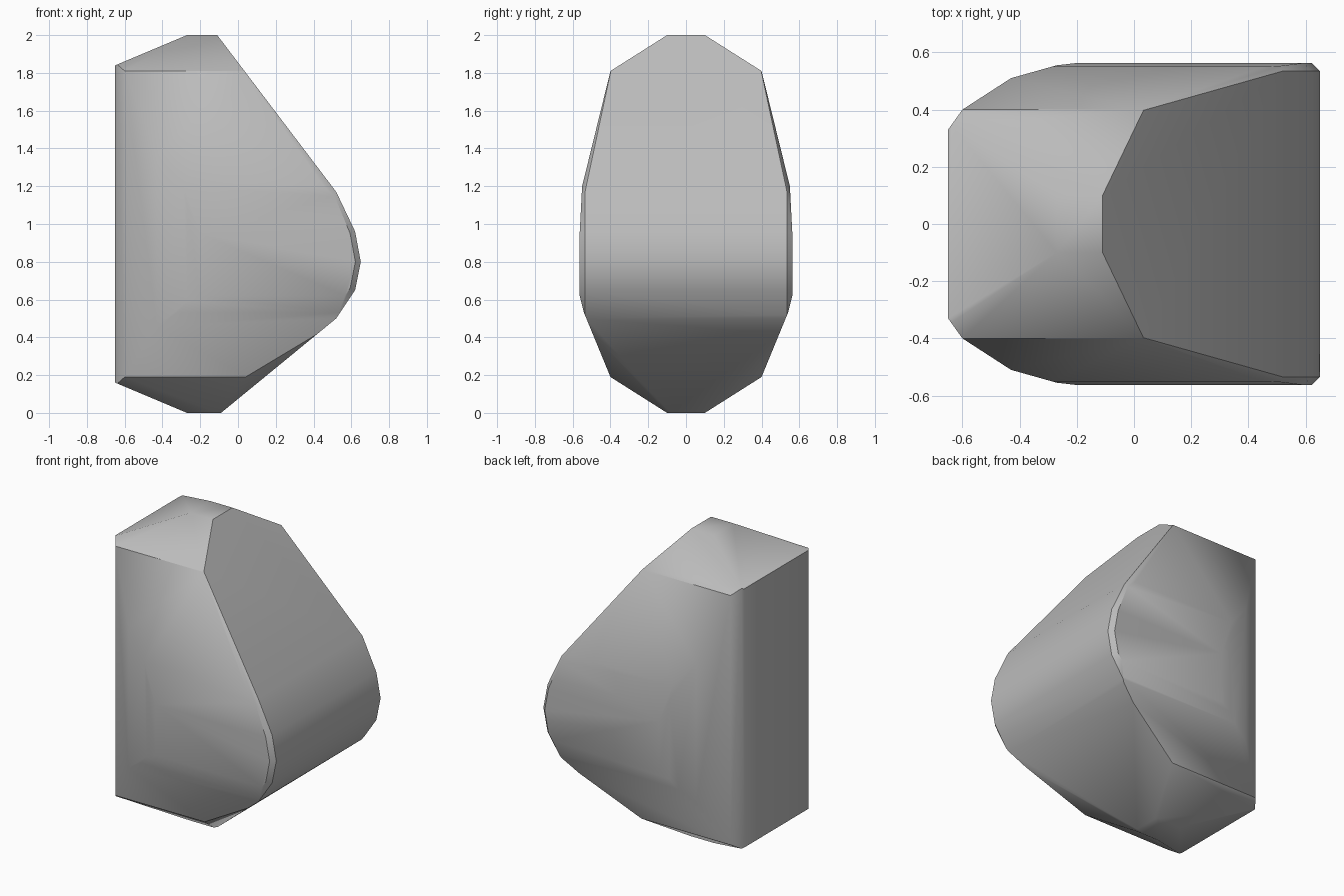
import bpy, bmesh, math
from mathutils import Vector

cube = bpy.data.objects.get("Cube")
if cube:
    bpy.data.objects.remove(cube)

bm = bmesh.new()
bmesh.ops.create_cube(bm, size=4)


def slice_off(point, normal):
    """Cut the solid with a plane, drop the outer side and cap the hole."""
    bmesh.ops.bisect_plane(bm, geom=bm.verts[:] + bm.edges[:] + bm.faces[:], dist=1e-5,
                           plane_co=point, plane_no=Vector(normal).normalized(), clear_outer=True)
    rim = [e for e in bm.edges if e.is_boundary]
    if rim:
        bmesh.ops.holes_fill(bm, edges=rim, sides=0)


def slice_three(a, b, c):
    """Cut on both sides through three points, facing away from the middle."""
    for side in (1, -1):
        p, q, r = (Vector((v[0], v[1] * side, v[2])) for v in (a, b, c))
        n = (q - p).cross(r - p)
        if n.dot(p - Vector((0, 0, 1))) < 0:
            n.negate()
        slice_off(p, n)


# Front outline, clockwise in x and z
outline = [(-.65, .16), (-.65, 1.84), (-.27, 2), (-.11, 2), (.52, 1.17), (.62, .96),
           (.65, .8), (.62, .65), (.52, .5), (-.09, 0), (-.27, 0)]
for (x0, z0), (x1, z1) in zip(outline, outline[1:] + outline[:1]):
    slice_off((x0, 0, z0), (z0 - z1, 0, x1 - x0))

# Side outline in y and z, then plan outline in x and y, both mirrored
side_outline = [(.1, 2), (.4, 1.81), (.55, 1.2), (.563, .95), (.563, .62), (.54, .53), (.4, .19), (.1, 0)]
plan_outline = [(-.65, .33), (-.6, .4), (-.43, .51), (-.27, .555), (-.2, .563)]
for s in (1, -1):
    for (y0, z0), (y1, z1) in zip(side_outline, side_outline[1:]):
        slice_off((0, y0 * s, z0), (0, (z0 - z1) * s, y1 - y0))
    for (x0, y0), (x1, y1) in zip(plan_outline, plan_outline[1:]):
        slice_off((x0, y0 * s, 0), (y0 - y1, (x1 - x0) * s, 0))

# Chipped edges along the nose
slice_three((.03, .4, 1.81), (.43, .55, 1.22), (.48, .525, 1.22))
slice_three((-.09, .08, 0), (.02, .4, .18), (.5, .55, .48))
for (x0, z0), (x1, z1) in zip(outline[4:8], outline[5:9]):
    out = Vector((z0 - z1, 0, x1 - x0)).normalized()
    for s in (1, -1):
        slice_off(((x0 + x1) / 2, .535 * s, (z0 + z1) / 2), out + Vector((0, s, 0)))

bmesh.ops.remove_doubles(bm, verts=bm.verts[:], dist=.002)
bmesh.ops.recalc_face_normals(bm, faces=bm.faces[:])
mesh = bpy.data.meshes.new("boulder")
bm.to_mesh(mesh)
bm.free()
boulder = bpy.data.objects.new("boulder", mesh)
bpy.context.collection.objects.link(boulder)

# Plain grey stone
stone = bpy.data.materials.new("grey_stone")
stone.use_nodes = True
grey = (.5, .5, .5, 1)
stone.diffuse_color = grey
stone.node_tree.nodes["Principled BSDF"].inputs["Base Color"].default_value = grey
mesh.materials.append(stone)

# Soft facets, with a crisp break around the underside
bpy.ops.object.select_all(action='DESELECT')
boulder.select_set(True)
bpy.context.view_layer.objects.active = boulder
bpy.ops.object.shade_smooth_by_angle(angle=math.radians(40))
for edge in mesh.edges:
    if all(abs(mesh.vertices[i].co.z - .19) < .03 for i in edge.vertices):
        edge.use_edge_sharp = True
